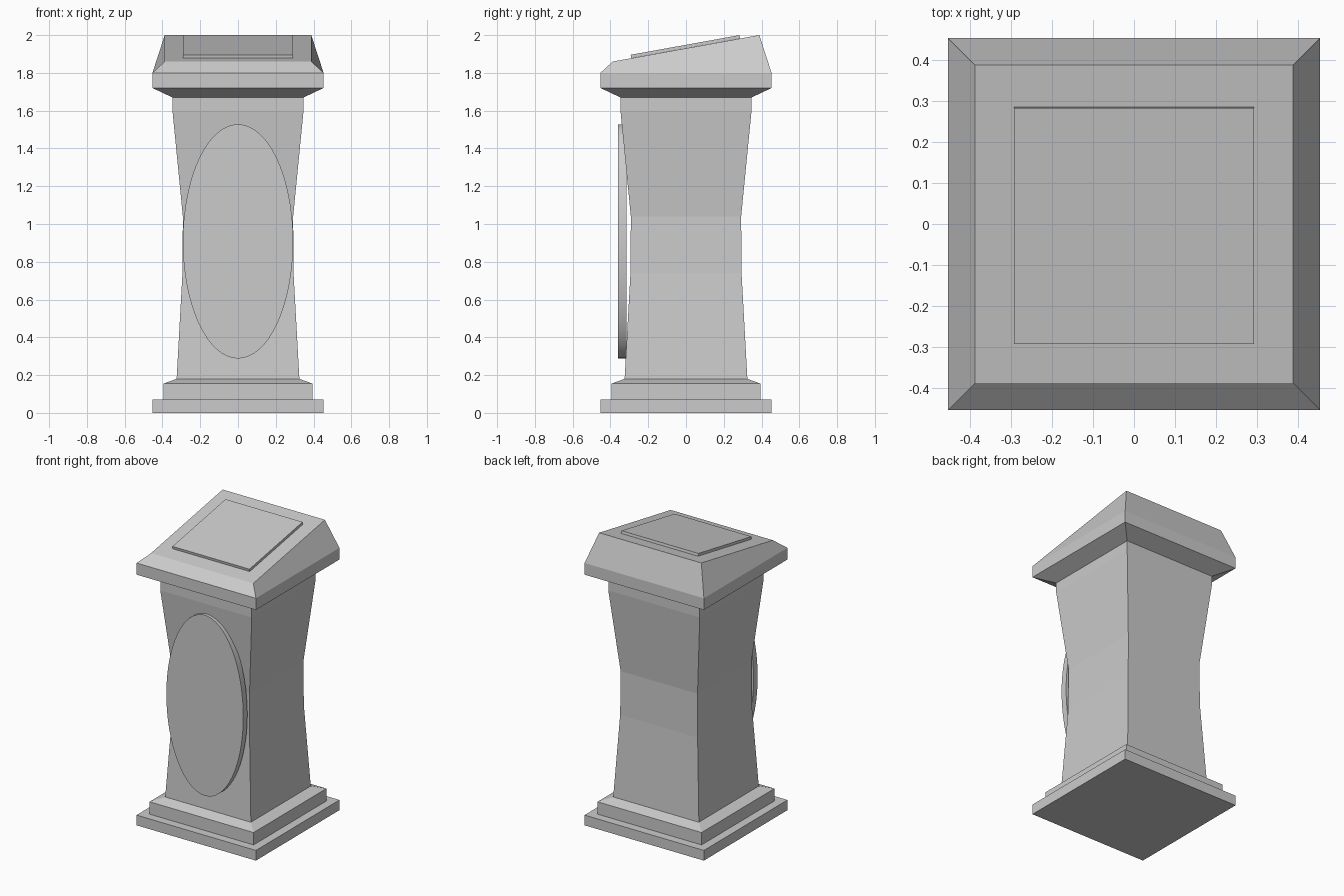
import bpy, bmesh, math
from mathutils import Matrix

if "Cube" in bpy.data.objects:
    bpy.data.objects.remove(bpy.data.objects["Cube"])


def make_object(name, bm):
    bmesh.ops.recalc_face_normals(bm, faces=bm.faces[:])
    mesh = bpy.data.meshes.new(name)
    bm.to_mesh(mesh)
    bm.free()
    obj = bpy.data.objects.new(name, mesh)
    bpy.context.collection.objects.link(obj)
    return obj


def square_loft(name, rings):
    """Stack square rings (half_width, front_z, back_z) into a capped solid."""
    bm = bmesh.new()
    loops = []
    for h, zf, zb in rings:
        loops.append([bm.verts.new(p) for p in
                      ((-h, -h, zf), (h, -h, zf), (h, h, zb), (-h, h, zb))])
    for a, b in zip(loops, loops[1:]):
        for i in range(4):
            j = (i + 1) % 4
            bm.faces.new((a[i], a[j], b[j], b[i]))
    bm.faces.new(loops[0])
    bm.faces.new(loops[-1])
    return make_object(name, bm)


def level(*profile):
    return [(h, z, z) for h, z in profile]


# Stepped base
square_loft("base_slab", level((0.453, 0), (0.453, 0.07)))
square_loft("base_step", level((0.395, 0.07), (0.395, 0.155), (0.325, 0.18)))

# Waisted shaft
square_loft("shaft", level((0.325, 0.18), (0.294, 0.74), (0.292, 1.04),
                           (0.347, 1.6), (0.347, 1.67)))

# Cap with sloping top
square_loft("cap", level((0.347, 1.67), (0.453, 1.72), (0.453, 1.80))
            + [(0.388, 1.86, 2.0)])

# Thin panel lying on the slope
slope = math.atan2(0.14, 0.776)
bm = bmesh.new()
bmesh.ops.create_cube(bm, size=1, matrix=Matrix.Translation((0, 0, 0.009))
                      @ Matrix.Diagonal((0.584, 0.585, 0.018, 1)))
panel = make_object("top_panel", bm)
panel.location = (0, -0.002, 1.93)
panel.rotation_euler = (slope, 0, 0)

# Oval plaque on the front
bm = bmesh.new()
bmesh.ops.create_cone(bm, cap_ends=True, segments=64, radius1=1, radius2=1, depth=1,
                      matrix=Matrix.Translation((0, -0.338, 0.908))
                      @ Matrix.Diagonal((0.292, 0.044, 0.62, 1))
                      @ Matrix.Rotation(math.pi / 2, 4, 'X'))
plaque = make_object("oval_plaque", bm)
bpy.context.view_layer.objects.active = plaque
plaque.select_set(True)
bpy.ops.object.shade_smooth_by_angle(angle=math.radians(30))
